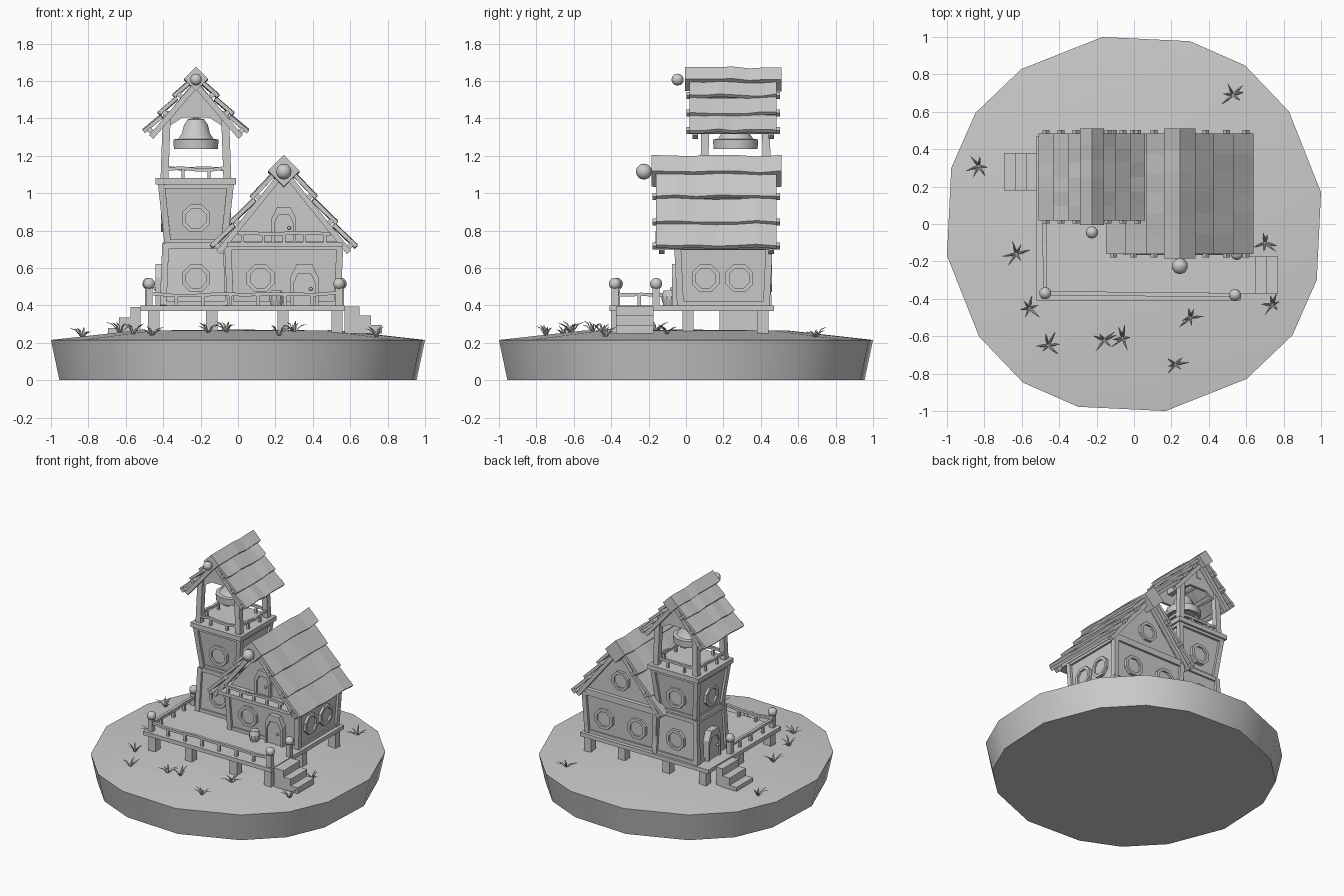
import bpy, bmesh, math, random
from mathutils import Vector as V, Matrix

if "Cube" in bpy.data.objects:
    bpy.data.objects.remove(bpy.data.objects["Cube"])

random.seed(4)
grey = bpy.data.materials.new("plain grey")
grey.diffuse_color = (0.6, 0.6, 0.6, 1)
grey.use_nodes = True
grey.node_tree.nodes["Principled BSDF"].inputs["Base Color"].default_value = grey.diffuse_color
Z = V((0, 0, 1))


def loft(name, loops, smooth=False):
    """Skin a list of equal point loops and cap both ends."""
    bm = bmesh.new()
    rings = [[bm.verts.new(p) for p in l] for l in loops]
    n = len(rings[0])
    for a, b in zip(rings, rings[1:]):
        for i in range(n):
            j = (i + 1) % n
            bm.faces.new((a[i], a[j], b[j], b[i]))
    bm.faces.new(rings[0][::-1])
    bm.faces.new(rings[-1])
    bmesh.ops.recalc_face_normals(bm, faces=bm.faces)
    me = bpy.data.meshes.new(name)
    bm.to_mesh(me)
    bm.free()
    me.materials.append(grey)
    ob = bpy.data.objects.new(name, me)
    bpy.context.collection.objects.link(ob)
    if smooth:
        bpy.ops.object.select_all(action='DESELECT')
        ob.select_set(True)
        bpy.context.view_layer.objects.active = ob
        bpy.ops.object.shade_smooth_by_angle(angle=math.radians(35))
    return ob


def beam(name, a, b, w, h, n=1, wave=0, roll=0):
    a, b = V(a), V(b)
    d = (b - a).normalized()
    side = d.cross(Z) if abs(d.z) < 0.95 else V((1, 0, 0))
    side.normalize()
    up = side.cross(d)
    R = Matrix.Rotation(roll, 3, d)
    side, up = R @ side, R @ up
    loops = []
    for i in range(n + 1):
        c = a.lerp(b, i / n) + Z * (random.uniform(-wave, wave))
        loops.append([c + side * w / 2 * s + up * h / 2 * t
                      for s, t in ((-1, -1), (1, -1), (1, 1), (-1, 1))])
    return loft(name, loops)


def box(name, x0, x1, y0, y1, z0, z1):
    ym, zm = (y0 + y1) / 2, (z0 + z1) / 2
    return beam(name, (x0, ym, zm), (x1, ym, zm), y1 - y0, z1 - z0)


def lathe(name, c, prof, n, smooth=False):
    c = V(c)
    return loft(name, [[c + V((r * math.cos(2 * math.pi * (i + .5) / n),
                               r * math.sin(2 * math.pi * (i + .5) / n), z))
                        for i in range(n)] for r, z in prof], smooth)


def ball(name, c, r):
    lathe(name, c, [(r * math.sin(t) + .001, -r * math.cos(t))
                    for t in [math.pi * k / 6 for k in range(7)]], 10, True)


def plate(name, pos, nrm, pts, steps):
    """Outline extruded along a normal in (scale, depth) steps."""
    pos, nrm = V(pos), V(nrm)
    t = Z.cross(nrm)
    return loft(name, [[pos + t * x * s + Z * z * s + nrm * d for x, z in pts]
                       for s, d in steps])


def window(x, y, z, nrm, r=.08):
    pts = [(r * math.cos(math.pi / 8 + k * math.pi / 4),
            r * math.sin(math.pi / 8 + k * math.pi / 4)) for k in range(8)]
    plate("octagon_window", (x, y, z), nrm, pts,
          [(1, -.03), (1, .022), (.72, .022), (.72, .008)])


def door(x, y, z, nrm, w, h, d):
    pts = [(-w, 0), (w, 0), (w, .68 * h), (.55 * w, h), (-.55 * w, h), (-w, .68 * h)]
    plate("door", (x, y, z), nrm, pts, [(1, -.03), (1, d), (.78, d), (.78, d - .012)])
    p = V((x, y, z + h * .4)) + V(nrm) * d + Z.cross(V(nrm)) * w * .45
    ball("door_knob", p, .009)


# Round island: 16 sides in a fourfold pattern
ang = [math.radians(a + 90 * q) for q in range(4) for a in (9.6, 36, 55, 73)]
rad = [1.014, 1.024, 1.035, 1.022] * 4
loft("island", [[(r * s * math.cos(a), r * s * math.sin(a), z) for a, r in zip(ang, rad)]
                for s, z in ((.955, 0), (1, .215), (.55, .265), (.05, .27))], True)

# Deck on stilts
box("deck", -.52, .57, -.41, .47, .37, .4)
for x in (-.45, -.14, .24, .53):
    for y in (-.37, .01, .41):
        box("stilt", x - .03, x + .03, y - .03, y + .03, .23, .37)

# Steps on both sides
for k in range(3):
    box("right_step", .57, .65 + .06 * k, -.375, -.175, .25, .395 - .05 * k)
    box("left_step", -.575 - .06 * k, -.52, .18, .38, .25, .39 - .055 * k)

# Deck railing
for x, y in ((-.475, -.37), (.54, -.38), (.55, -.16), (-.48, .15)):
    box("rail_post", x - .018, x + .018, y - .018, y + .018, .4, .495)
    ball("rail_post_ball", (x, y, .515), .032)
beam("front_rail", (-.475, -.37, .46), (.54, -.38, .46), .022, .018, 8, .008)
beam("left_rail", (-.475, -.37, .46), (-.48, .15, .46), .022, .018, 4, .008)
for k in range(1, 7):
    x = -.475 + k * .145
    box("baluster", x - .009, x + .009, -.384, -.366, .4, .455)
for y in (-.25, -.1, .03):
    box("baluster", -.487, -.469, y - .009, y + .009, .4, .455)


def storey(name, cx, cy, h0, h1, z0, z1):
    """Flared wall block with corner posts; h0 and h1 are half sizes."""
    sg = ((-1, -1), (1, -1), (1, 1), (-1, 1))
    lo = [V((cx + a * h0[0], cy + b * h0[1], z0)) for a, b in sg]
    hi = [V((cx + a * h1[0], cy + b * h1[1], z1)) for a, b in sg]
    loft(name + "_walls", [lo, hi])
    for i in range(4):
        beam(name + "_corner_post", lo[i], hi[i], .036, .036)
        beam(name + "_sill", lo[i] + Z * .012, lo[i - 1] + Z * .012, .024, .024)
        beam(name + "_top_beam", hi[i] - Z * .01, hi[i - 1] - Z * .01, .03, .03)


# Tower storeys and lookout platform
TX, TY = -.225, .265
storey("tower_lower", TX, TY, (.175, .175), (.162, .162), .4, .73)
storey("tower_upper", TX, TY, (.15, .15), (.185, .185), .73, 1.05)
box("tower_platform", TX - .215, TX + .215, TY - .215, TY + .215, 1.045, 1.08)
for z, d in ((.545, .168), (.865, .166)):
    window(TX, TY - d, z, (0, -1, 0))
    window(TX, TY + d, z, (0, 1, 0))
window(TX - .166, TY, .865, (-1, 0, 0))
window(TX + .166, TY, .865, (1, 0, 0))
door(TX - .175, TY + .015, .4, (-1, 0, 0), .075, .22, .042)

# Belfry posts, rails and bell
for a in (-1, 1):
    for b in (-1, 1):
        beam("belfry_post", (TX + a * .168, TY + b * .168, 1.08),
             (TX + a * .155, TY + b * .16, 1.44), .042, .042)
    beam("belfry_rail_x", (TX - .16, TY + a * .175, 1.13), (TX + .16, TY + a * .175, 1.13),
         .018, .018, 4, .007)
    beam("belfry_rail_y", (TX + a * .175, TY - .16, 1.13), (TX + a * .175, TY + .16, 1.13),
         .018, .018, 4, .007)
    for k in (-.07, .07):
        box("belfry_baluster", TX + k - .008, TX + k + .008,
            TY + a * .175 - .008, TY + a * .175 + .008, 1.08, 1.125)
        box("belfry_baluster", TX + a * .175 - .008, TX + a * .175 + .008,
            TY + k - .008, TY + k + .008, 1.08, 1.125)
lathe("bell", (TX, TY, 0), [(.09, 1.27), (.105, 1.237), (.122, 1.237), (.125, 1.287), (.098, 1.29),
                            (.077, 1.32), (.066, 1.365), (.045, 1.395), (.015, 1.4),
                            (.015, 1.5)], 12, True)
beam("bell_beam", (TX, TY - .17, 1.5), (TX, TY + .17, 1.5), .04, .04)

# House storey, gable and balcony
HX, HY = .245, .2
storey("house", HX, HY, (.285, .23), (.3, .245), .4, .72)
loft("house_gable", [[(HX - .31, y, .71), (HX + .31, y, .71), (HX, y, 1.1)] for y in (-.03, .43)])
box("house_band", HX - .31, HX + .32, -.06, .46, .715, .742)
box("balcony", HX - .305, HX + .315, -.165, -.03, .715, .74)
beam("balcony_rail", (HX - .25, -.155, .785), (HX + .25, -.155, .785), .016, .018, 5, .006)
for k in range(5):
    x = HX - .22 + .11 * k
    box("balcony_baluster", x - .008, x + .008, -.163, -.147, .735, .785)
window(.12, -.035, .545, (0, -1, 0))
for y in (.105, .285):
    window(HX + .29, y, .545, (1, 0, 0))
for x in (.1, .38):
    window(x, .438, .545, (0, 1, 0))
window(HX, .43, .87, (0, 1, 0), .075)
door(.355, -.035, .4, (0, -1, 0), .075, .22, .04)
door(HX, -.03, .74, (0, -1, 0), .065, .185, .025)

# Barrel by the door
lathe("barrel", (.205, -.09, 0), [(.03, .4), (.04, .43), (.04, .45), (.03, .48)], 10)


def roof(name, cx, y0, y1, ridge_z, ridge_r, pts, th):
    """Ridge beam, overlapping board rows, purlin ends and rafters."""
    beam(name + "_ridge", (cx, y0 - .025, ridge_z), (cx, y1 + .025, ridge_z),
         ridge_r * 1.414, ridge_r * 1.414, 6, .006, math.pi / 4)
    ball(name + "_ridge_ball", (cx, y0 - .065, ridge_z), ridge_r * .5)
    n = V((.77, 0, .64))
    for s in (-1, 1):
        P = [V((x, 0, z)) for x, z in pts]
        flip = lambda p, y, dz: V((cx + s * p.x, y, p.z + dz))
        for k in (1, 2, 3):
            a, b = P[k - 1] - n * .02, P[k]
            u = V((-(b - a).z, 0, (b - a).x)).normalized() * th
            if u.z < 0:
                u = -u
            loops = []
            for i in range(7):
                y = y0 + (y1 - y0) * i / 6
                dz = random.uniform(-.006, .006)
                loops.append([flip(p, y, dz) for p in (a, b, b - u, a - u)])
            loft(name + "_board_row", loops)
            c = P[k] - n * (th + .012) + V((-.015, 0, .018))
            beam(name + "_purlin", flip(c, y0 - .018, 0), flip(c, y1 + .018, 0),
                 .026, .026, roll=math.pi / 4)
        for y in (y0 + .03, y1 - .03):
            beam(name + "_rafter", flip(P[0] - n * .06, y, 0), flip(P[3] - n * .06, y, 0), .03, .03)


roof("house_roof", HX, -.16, .485, 1.115, .085,
     ((.05, 1.15), (.18, .985), (.29, .85), (.395, .722)), .022)
roof("tower_roof", TX, .02, .485, 1.607, .064,
     ((.035, 1.63), (.125, 1.525), (.205, 1.43), (.285, 1.338)), .02)
# Arched gable boards under the tower roof
for y in (TY - .165, TY + .145):
    loft("belfry_gable", [[(TX + x, yy, z) for x, z in
         ((-.17, 1.4), (-.14, 1.36), (-.07, 1.405), (.07, 1.405), (.14, 1.36), (.17, 1.4), (0, 1.61))]
        for yy in (y, y + .02)])

# Grass tufts
for x, y in ((-.83, .31), (.53, .69), (-.63, -.16), (-.56, -.45), (-.46, -.65), (-.16, -.62),
             (-.06, -.61), (.3, -.5), (.22, -.75), (.7, -.1), (.74, -.43)):
    g = .268 - max(0, math.hypot(x, y) - .56) * .11
    for k in range(6):
        a = k * 1.05 + random.uniform(-.4, .4)
        d, s = V((math.cos(a), math.sin(a), 0)), V((-math.sin(a), math.cos(a), 0))
        L, h, o = random.uniform(.04, .08), random.uniform(.03, .06), V((x, y, g - .005))
        loft("grass_blade", [[o + d * L * f + Z * h * v + e for e in
                              (s * w, -s * w, Z * w)]
                             for f, v, w in ((.1, 0, .006), (.5, .7, .006), (1, 1, .0008))])
